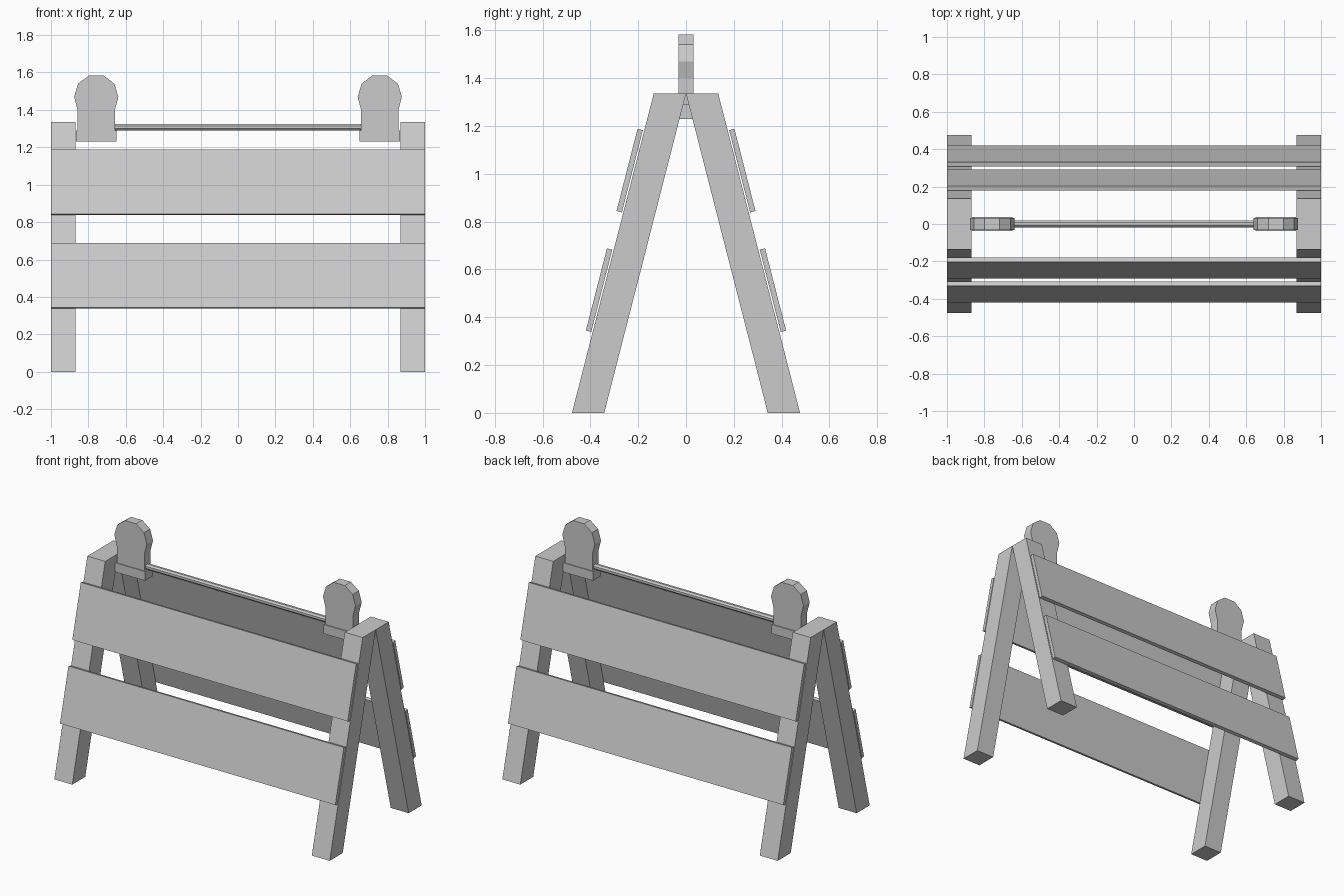
import bpy
import bmesh
from math import pi
from mathutils import Vector, Matrix

cube = bpy.data.objects.get("Cube")
if cube:
    bpy.data.objects.remove(cube, do_unlink=True)

grey = bpy.data.materials.new("plain grey")
grey.use_nodes = True
COLOUR = (0.6, 0.6, 0.6, 1)
grey.diffuse_color = COLOUR
grey.node_tree.nodes["Principled BSDF"].inputs["Base Color"].default_value = COLOUR


def finish(name, bm):
    bmesh.ops.recalc_face_normals(bm, faces=bm.faces)
    mesh = bpy.data.meshes.new(name)
    bm.to_mesh(mesh)
    bm.free()
    mesh.materials.append(grey)
    obj = bpy.data.objects.new(name, mesh)
    bpy.context.collection.objects.link(obj)
    return obj


def prism(name, outline, offset):
    """Closed outline of 3D points, extruded along offset."""
    bm = bmesh.new()
    face = bm.faces.new([bm.verts.new(p) for p in outline])
    new = bmesh.ops.extrude_face_region(bm, geom=[face])["geom"]
    verts = [v for v in new if isinstance(v, bmesh.types.BMVert)]
    bmesh.ops.translate(bm, verts=verts, vec=offset)
    return finish(name, bm)


# Leg: sheared post with level ends, leaning in to meet its opposite at the top
HALF, TOP, FOOT, WIDTH, POST = 1.0, 1.335, 0.477, 0.135, 0.13
slope = Vector((0, FOOT - WIDTH, TOP)).normalized()
normal = Vector((0, -slope.z, slope.y))
leg_profile = [(-FOOT, 0), (WIDTH - FOOT, 0), (0, TOP), (-WIDTH, TOP)]


def board(name, z_low, side):
    """Full-width plank lying along the outer slope of the legs."""
    low = Vector((0, -FOOT + (FOOT - WIDTH) * z_low / TOP, z_low)) + normal * 0.006
    up, out = slope * 0.355, normal * 0.023
    pts = [low, low + up, low + up + out, low + out]
    prism(name, [(-HALF, side * p.y, p.z) for p in pts], (2 * HALF, 0, 0))


for side, label in ((1, "front"), (-1, "back")):
    for x, hand in ((-HALF, "right"), (HALF - POST, "left")):
        prism(f"{label}_{hand}_leg", [(x, side * y, z) for y, z in leg_profile], (POST, 0, 0))
    board(f"{label}_upper_board", 0.837, side)
    board(f"{label}_lower_board", 0.337, side)

# Warning lamps: bulb-headed plate standing on a small block
half_lamp = [(0.1, 1.29), (0.1, 1.4), (0.118, 1.47), (0.097, 1.54), (0.04, 1.583)]
lamp_outline = half_lamp + [(-x, z) for x, z in reversed(half_lamp)]
for cx, hand in ((-0.758, "right"), (0.758, "left")):
    prism(f"{hand}_lamp", [(cx + x, -0.032, z) for x, z in lamp_outline], (0, 0.064, 0))
    base = [(cx + sx * 0.109, sy * 0.038, 1.23) for sx, sy in ((-1, -1), (1, -1), (1, 1), (-1, 1))]
    prism(f"{hand}_lamp_base", base, (0, 0, 0.06))

# Thin rod joining the two lamps
bm = bmesh.new()
turn = Matrix.Translation((0, 0, 1.308)) @ Matrix.Rotation(pi / 2, 4, "Y") @ Matrix.Rotation(pi / 8, 4, "Z")
bmesh.ops.create_cone(bm, cap_ends=True, segments=8, radius1=0.019, radius2=0.019, depth=1.4, matrix=turn)
finish("lamp_rod", bm)
